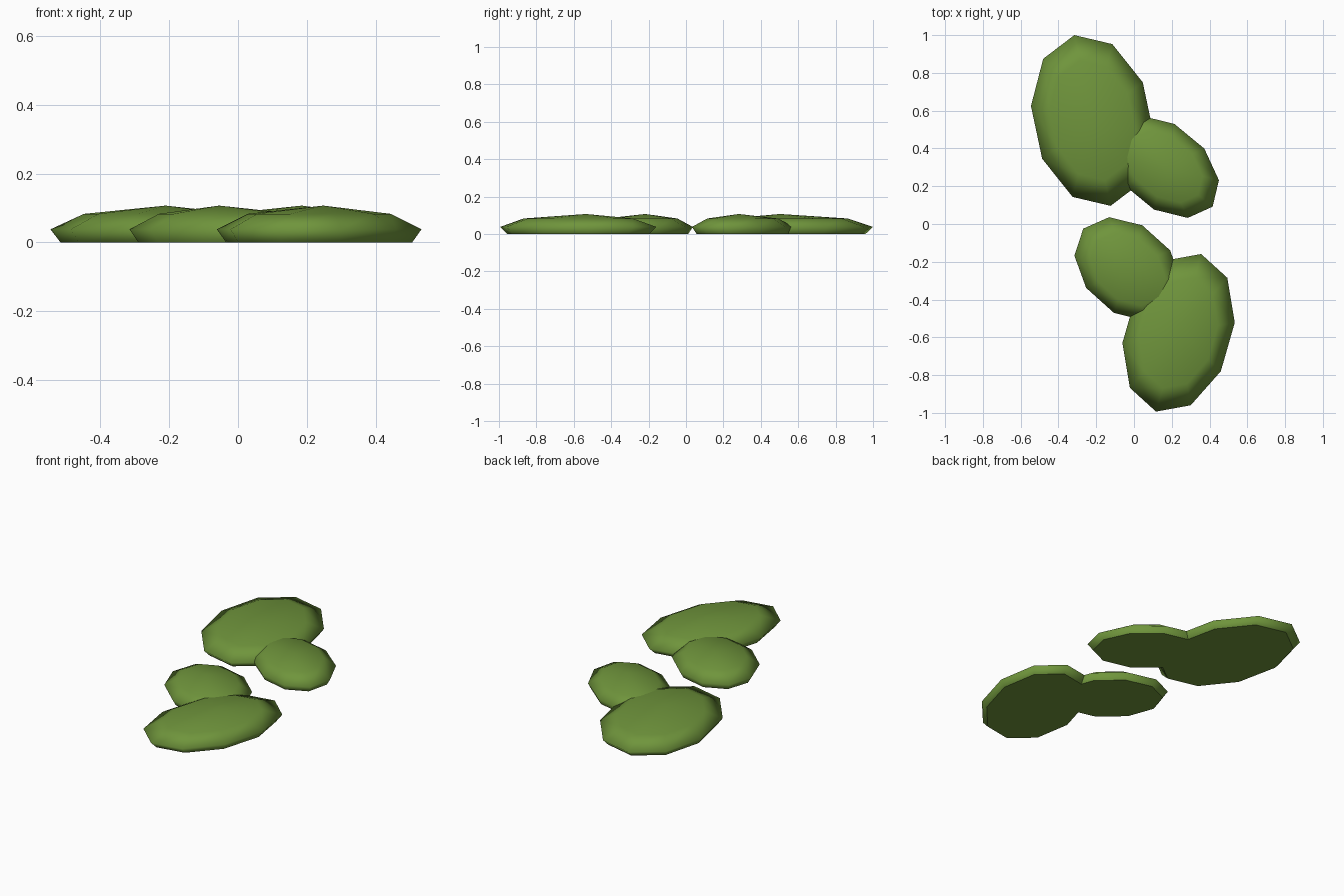
import bpy, bmesh, math
from mathutils import Matrix, Vector

cube = bpy.data.objects.get("Cube")
if cube:
    bpy.data.objects.remove(cube, do_unlink=True)

# One leaf green for every pad
green = bpy.data.materials.new("leaf_green")
green.use_nodes = True
colour = (0.16, 0.30, 0.045, 1)
green.diffuse_color = colour
bsdf = green.node_tree.nodes["Principled BSDF"]
bsdf.inputs["Base Color"].default_value = colour
bsdf.inputs["Roughness"].default_value = 0.9

SIDES = 10
# Rings from the flat underside to the shoulder: (scale, height)
RINGS = [(0.91, 0.0), (1.0, 0.038), (0.70, 0.083)]
PEAK = (0.1, 0.107)  # shift along the long axis, height


def make_pad(name, centre, half_width, half_length, turn):
    """Oval ten-sided pad with a low dome and its peak off centre."""
    bm = bmesh.new()
    rings = []
    for scale, z in RINGS:
        ring = []
        for i in range(SIDES):
            a = math.tau * i / SIDES
            ring.append(bm.verts.new((-math.sin(a) * half_width * scale,
                                      math.cos(a) * half_length * scale, z)))
        rings.append(ring)
    peak = bm.verts.new((0, PEAK[0] * half_length, PEAK[1]))
    underside = bm.faces.new(rings[0][::-1])
    for i in range(SIDES):
        j = (i + 1) % SIDES
        for low, high in zip(rings, rings[1:]):
            bm.faces.new((low[i], low[j], high[j], high[i]))
        bm.faces.new((rings[-1][i], rings[-1][j], peak))
    # Soft shading above a crisp bottom edge
    for face in bm.faces:
        face.smooth = True
    for edge in underside.edges:
        edge.smooth = False
    bm.transform(Matrix.Translation(Vector((*centre, 0)))
                 @ Matrix.Rotation(math.radians(turn), 4, 'Z'))
    mesh = bpy.data.meshes.new(name)
    bm.to_mesh(mesh)
    bm.free()
    mesh.materials.append(green)
    obj = bpy.data.objects.new(name, mesh)
    bpy.context.collection.objects.link(obj)
    return obj


# Two pairs of overlapping pads
make_pad("back_large_pad", (-0.22, 0.548), 0.318, 0.462, 192)
make_pad("back_small_pad", (0.16, 0.303), 0.22, 0.332, 230.5)
make_pad("front_small_pad", (-0.031, -0.239), 0.234, 0.32, 48)
make_pad("front_large_pad", (0.236, -0.576), 0.285, 0.434, -16)
